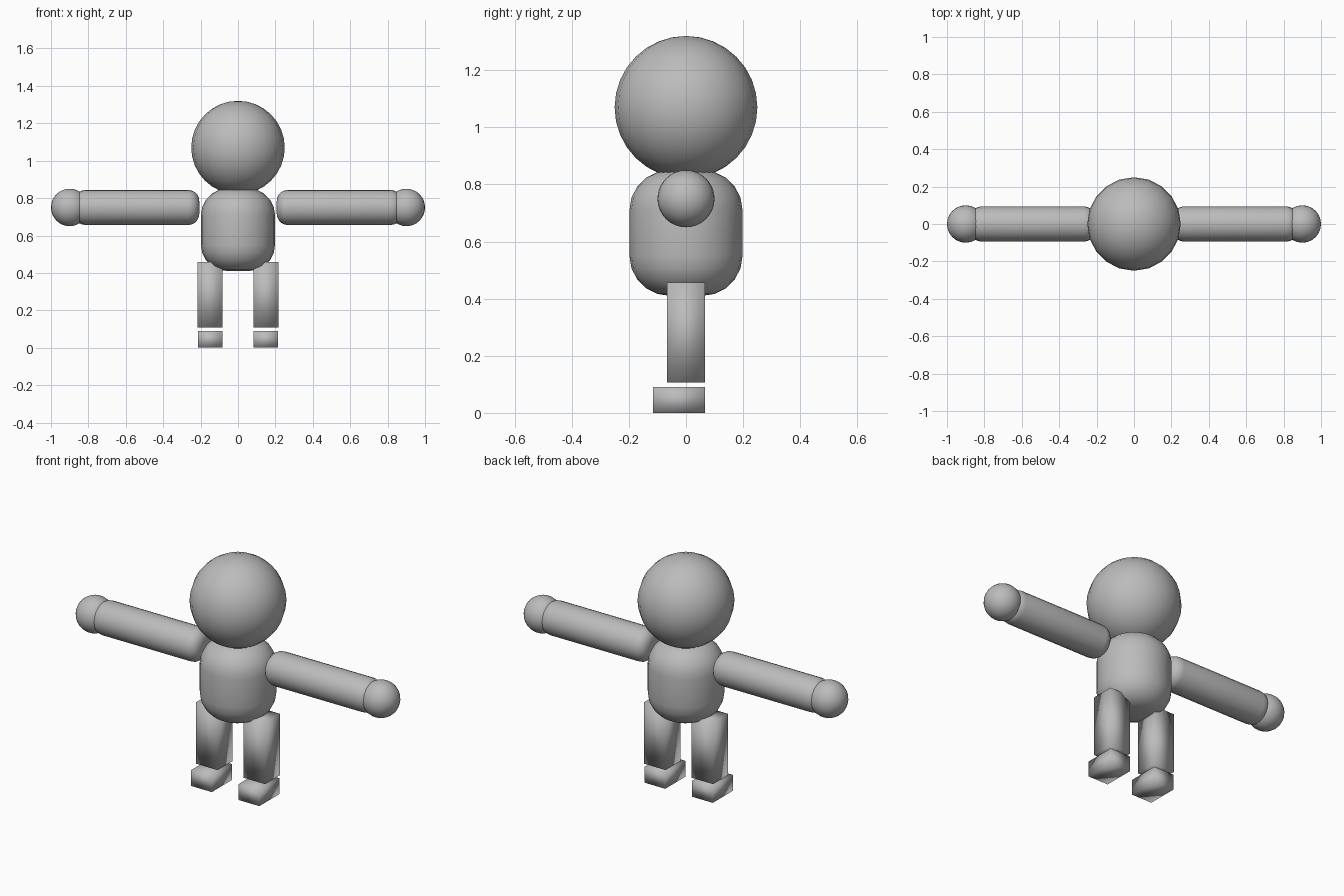
import bpy, bmesh, math
from mathutils import Matrix

if "Cube" in bpy.data.objects:
    bpy.data.objects.remove(bpy.data.objects["Cube"])

grey = bpy.data.materials.new("plain grey")
grey.diffuse_color = (0.5, 0.5, 0.5, 1)
grey.use_nodes = True
grey.node_tree.nodes["Principled BSDF"].inputs["Base Color"].default_value = grey.diffuse_color


def finish(name, bm):
    bmesh.ops.recalc_face_normals(bm, faces=bm.faces)
    mesh = bpy.data.meshes.new(name)
    bm.to_mesh(mesh)
    bm.free()
    mesh.materials.append(grey)
    for p in mesh.polygons:
        p.use_smooth = True
    ob = bpy.data.objects.new(name, mesh)
    bpy.context.collection.objects.link(ob)
    return ob


def sphere(name, centre, r, seg, rings):
    bm = bmesh.new()
    bmesh.ops.create_uvsphere(bm, u_segments=seg, v_segments=rings, radius=r,
                              matrix=Matrix.Translation(centre))
    finish(name, bm)


def box(name, lo, hi):
    bm = bmesh.new()
    bmesh.ops.create_cube(bm, size=1)
    for v in bm.verts:
        v.co = [l + (h - l) * (c + 0.5) for c, l, h in zip(v.co, lo, hi)]
    finish(name, bm)


def rounded_cylinder(name, r, corner, start, end, matrix, seg=24, steps=5):
    """Lathe along local z with rounded rims; corner = (radial, axial)."""
    prof = []
    for i in range(steps + 1):
        a = i / steps * math.pi / 2
        prof.append((r - corner[0] * (1 - math.sin(a)),
                     start + corner[1] * (1 - math.cos(a))))
    prof += [(p, start + end - z) for p, z in reversed(prof)]
    bm = bmesh.new()
    rings = [[bm.verts.new((p * math.cos(2 * math.pi * k / seg),
                            p * math.sin(2 * math.pi * k / seg), z))
              for k in range(seg)] for p, z in prof]
    for a, b in zip(rings, rings[1:]):
        for k in range(seg):
            n = (k + 1) % seg
            bm.faces.new((a[k], a[n], b[n], b[k]))
    bm.faces.new(rings[0])
    bm.faces.new(rings[-1])
    bm.transform(matrix)
    finish(name, bm)


# head and body
sphere("head", (0, 0, 1.07), 0.25, 20, 16)
rounded_cylinder("body", 0.198, (0.14, 0.14), 0.41, 0.85, Matrix.Identity(4))

# limbs on both sides
for s, side in ((-1, "right"), (1, "left")):
    turn = Matrix.Translation((0, 0, 0.75)) @ Matrix.Rotation(s * math.pi / 2, 4, 'Y')
    rounded_cylinder(side + "_arm", 0.094, (0.06, 0.06), 0.207, 0.875, turn, 20)
    sphere(side + "_hand", (s * 0.9, 0, 0.75), 0.1, 24, 16)
    xs = sorted((s * 0.082, s * 0.217))
    box(side + "_leg", (xs[0], -0.066, 0.107), (xs[1], 0.066, 0.457))
    box(side + "_foot", (xs[0] + 0.002, -0.115, 0), (xs[1] - 0.002, 0.066, 0.09))
